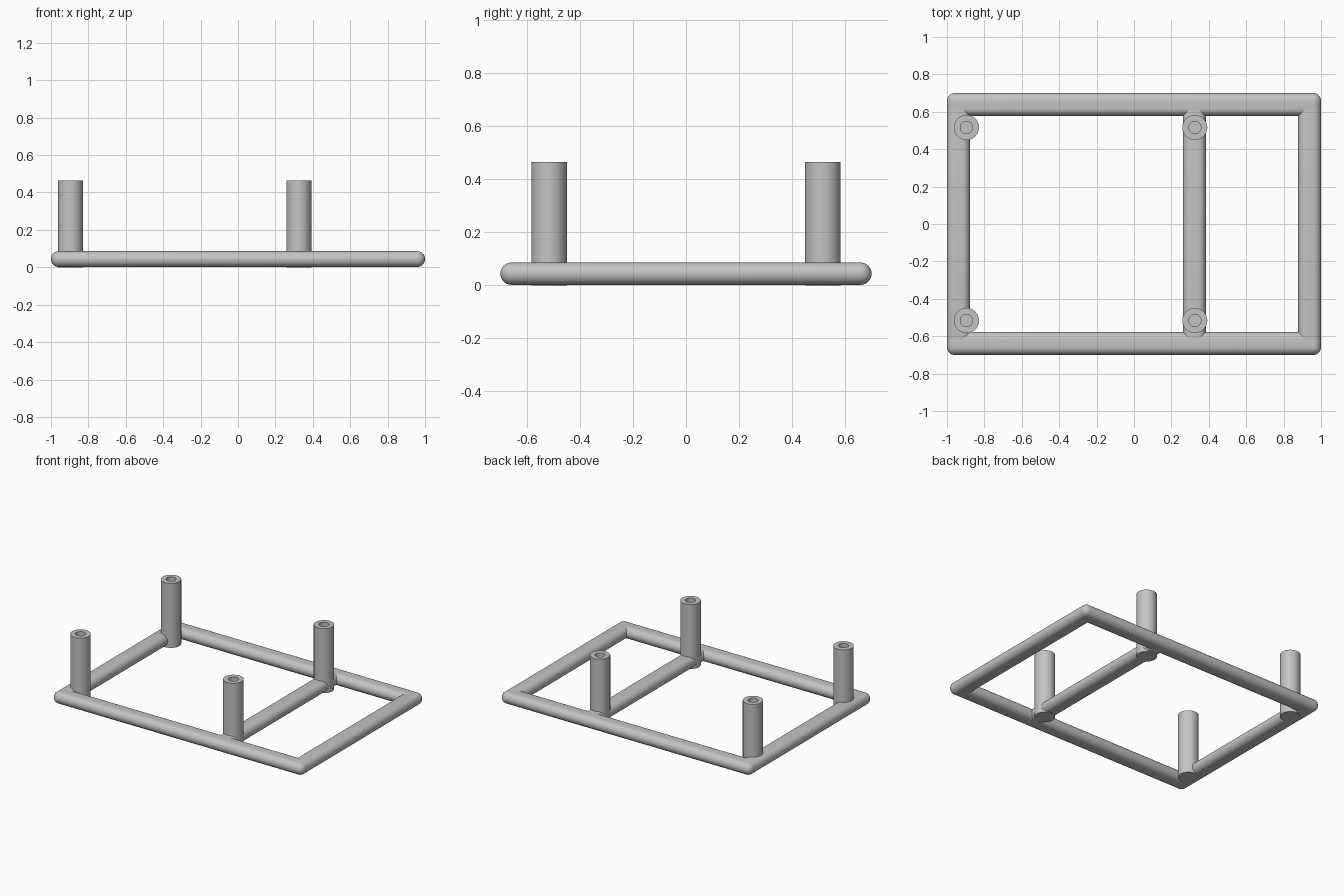
import bpy
import bmesh
import math
from mathutils import Vector, Matrix

if "Cube" in bpy.data.objects:
    bpy.data.objects.remove(bpy.data.objects["Cube"])

grey = bpy.data.materials.new("plain grey")
grey.diffuse_color = (0.55, 0.55, 0.55, 1)
grey.use_nodes = True
grey.node_tree.nodes["Principled BSDF"].inputs["Base Color"].default_value = grey.diffuse_color


def finish(name, bm):
    bmesh.ops.recalc_face_normals(bm, faces=bm.faces[:])
    mesh = bpy.data.meshes.new(name)
    bm.to_mesh(mesh)
    bm.free()
    mesh.materials.append(grey)
    obj = bpy.data.objects.new(name, mesh)
    bpy.context.collection.objects.link(obj)
    bpy.ops.object.select_all(action='DESELECT')
    obj.select_set(True)
    bpy.context.view_layer.objects.active = obj
    bpy.ops.object.shade_smooth_by_angle(angle=math.radians(35))
    return obj


BAR_W, BAR_H, BAR_Z = 0.123, 0.084, 0.044


def bar(name, x, y, length_x, length_y):
    # bar with fully rounded edges and a narrow flat top
    bm = bmesh.new()
    bmesh.ops.create_cube(bm, size=1)
    bmesh.ops.scale(bm, vec=(length_x, length_y, BAR_H), verts=bm.verts)
    bmesh.ops.bevel(bm, geom=bm.edges[:], offset=BAR_H / 2 - 0.0005,
                    segments=8, profile=0.5, affect='EDGES')
    bmesh.ops.translate(bm, vec=(x, y, BAR_Z), verts=bm.verts)
    return finish(name, bm)


def post(name, x, y, radius=0.067, hole=0.033, height=0.465, depth=0.3):
    # upright round post with a blind hole in the top
    bm = bmesh.new()
    profile = [(0, 0), (radius, 0), (radius, height), (hole, height),
               (hole, height - depth), (0, height - depth)]
    verts = [bm.verts.new((r, 0, z)) for r, z in profile]
    edges = [bm.edges.new(pair) for pair in zip(verts, verts[1:])]
    bmesh.ops.spin(bm, geom=verts + edges, cent=(0, 0, 0), axis=(0, 0, 1),
                   angle=math.tau, steps=48)
    bmesh.ops.remove_doubles(bm, verts=bm.verts[:], dist=0.0001)
    bmesh.ops.translate(bm, vec=(x, y, 0), verts=bm.verts)
    return finish(name, bm)


# outer frame
for label, s in (("front", -1), ("back", 1)):
    bar(label + "_bar", 0, s * (0.7 - BAR_W / 2), 2.0, BAR_W)
for label, s in (("left", -1), ("right", 1)):
    bar(label + "_bar", s * (1 - BAR_W / 2), 0, BAR_W, 1.4)

# cross bar between front and back
bar("cross_bar", 0.323, 0, BAR_W, 1.3)

# four hollow posts
for side, x in (("left", -0.896), ("middle", 0.325)):
    for end, s in (("front", -1), ("back", 1)):
        post(f"{end}_{side}_post", x, s * 0.516)
